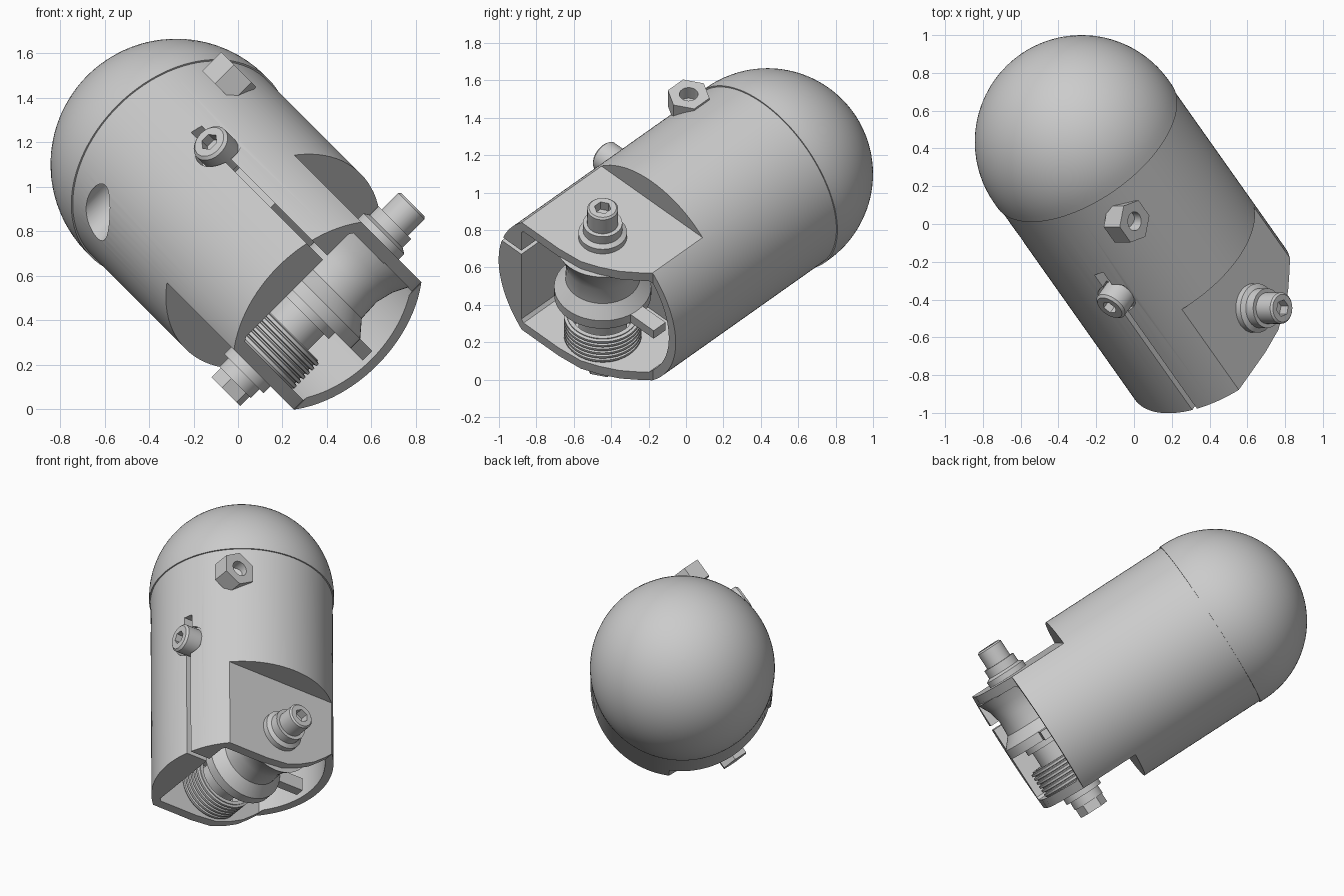
import bpy, bmesh, math
from mathutils import Matrix, Vector

cube = bpy.data.objects.get("Cube")
if cube:
    bpy.data.objects.remove(cube, do_unlink=True)

# One grey material
grey = bpy.data.materials.new("plain_grey")
grey.use_nodes = True
grey.diffuse_color = (0.6, 0.6, 0.6, 1)
grey.node_tree.nodes["Principled BSDF"].inputs["Base Color"].default_value = (0.6, 0.6, 0.6, 1)

# Tilted frame: bolt axis, rear axis and dome axis; origin at the dome centre
S = math.sqrt(0.5)
BOLT, REAR, DOME = Vector((S, 0, S)), Vector((0.5, S, -0.5)), Vector((-0.5, S, 0.5))
FRAME = Matrix.Translation((-0.278, 0.435, 1.10)) @ Matrix((BOLT, REAR, DOME)).transposed().to_4x4()
R = 0.557          # barrel radius
END = 1.475        # barrel length below the dome
PIVOT = (0, 0, 1.245)
ACROSS, FRONT, DOWN = Vector((1, 0, 0)), Vector((0, -1, 0)), Vector((0, 0, -1))


def local(p, q, h):
    """p across the flats, q toward the front, h down from the dome."""
    return Vector((p, -q, -h))


def finish(name, bm):
    bmesh.ops.recalc_face_normals(bm, faces=bm.faces)
    bm.transform(FRAME)
    mesh = bpy.data.meshes.new(name)
    bm.to_mesh(mesh)
    bm.free()
    mesh.materials.append(grey)
    ob = bpy.data.objects.new(name, mesh)
    bpy.context.collection.objects.link(ob)
    return ob


def lathe(name, pts, axis=ACROSS, at=PIVOT, n=48, ring=False):
    """Revolve (distance, radius) points about an axis."""
    bm = bmesh.new()
    turn = Vector((0, 0, 1)).rotation_difference(axis).to_matrix()
    rows = []
    for d, r in pts:
        rows.append([bm.verts.new(turn @ Vector((r * math.cos(2 * math.pi * i / n),
                     r * math.sin(2 * math.pi * i / n), d)) + local(*at)) for i in range(n)])
    pairs = list(zip(rows, rows[1:]))
    if ring:
        pairs.append((rows[-1], rows[0]))
    for a, b in pairs:
        for i in range(n):
            j = (i + 1) % n
            bm.faces.new((a[i], a[j], b[j], b[i]))
    if not ring:
        bm.faces.new(rows[0])
        bm.faces.new(rows[-1])
    return finish(name, bm)


def prism(name, outline, p0, p1):
    """Extrude a (q, h) outline across the flats."""
    bm = bmesh.new()
    face = bm.faces.new([bm.verts.new(local(p0, q, h)) for q, h in outline])
    out = bmesh.ops.extrude_face_region(bm, geom=[face])
    new = [v for v in out["geom"] if isinstance(v, bmesh.types.BMVert)]
    bmesh.ops.translate(bm, verts=new, vec=(p1 - p0, 0, 0))
    return finish(name, bm)


def block(name, p0, p1, q0, q1, h0, h1):
    return prism(name, [(q0, h0), (q1, h0), (q1, h1), (q0, h1)], p0, p1)


def combine(ob, cutter, operation="DIFFERENCE"):
    mod = ob.modifiers.new("cut", "BOOLEAN")
    mod.object, mod.operation, mod.solver = cutter, operation, "EXACT"
    bpy.context.view_layer.objects.active = ob
    bpy.ops.object.modifier_apply(modifier=mod.name)
    bpy.data.objects.remove(cutter, do_unlink=True)


# Barrel with flats, hollow end and rounded rear corner
TOP = (0, 0, 0)
barrel = lathe("barrel", [(0.03, R), (END, R)], DOWN, TOP, 96)
for side in (-1, 1):
    combine(barrel, block("flat_cutter", side * 0.405, side * 0.8, -0.8, 0.8, 0.872, 1.7))
tail = [(0.1, END), (-0.05, 1.46), (-0.15, 1.42), (-0.25, 1.365), (-0.33, 1.3), (-0.385, 1.25),
        (-0.8, 1.25), (-0.8, 1.7), (0.1, 1.7)]
combine(barrel, prism("tail_cutter", tail, -0.8, 0.8))
cavity = lathe("cavity_cutter", [(0.92, 0.505), (1.7, 0.505)], DOWN, TOP, 96)
combine(cavity, block("cavity_limit", -0.345, 0.345, -0.8, 0.385, 0.8, 1.8), "INTERSECT")
combine(barrel, cavity)

# Cross hole, clamp slot and screw recess
combine(barrel, lathe("hole_cutter", [(-0.7, 0.1), (-0.1, 0.1)], ACROSS, (0, 0.374, 0.25)))
combine(barrel, block("slot_cutter", 0.163, 0.191, 0.3, 0.7, 0.6, 1.6))
combine(barrel, block("slot_top_cutter", 0.15, 0.204, 0.42, 0.7, 0.46, 0.65))
SCREW = (0.177, 0, 0.645)
combine(barrel, lathe("recess_cutter", [(0.49, 0.1), (0.7, 0.1)], FRONT, SCREW))

# Dome cap with a fine overhanging rim
arc = [(0.565 * math.sin(t), 0.565 * math.cos(t)) for t in (math.pi / 2 * i / 24 for i in range(24))]
dome = lathe("dome", [(-0.035, 0.55), (-0.035, 0.565)] + arc + [(0.565, 0.002)], -DOWN, TOP, 96)

# Clamp screw and side nut
screw = lathe("clamp_screw", [(0.45, 0.05), (0.45, 0.088), (0.585, 0.088), (0.598, 0.075)], FRONT, SCREW)
combine(screw, lathe("screw_socket", [(0.55, 0.042), (0.7, 0.042)], FRONT, SCREW, 6))
NUT = (0, 0.37, 0.225)
nut = lathe("side_nut", [(0.38, 0.115), (0.5, 0.115)], ACROSS, NUT, 6)
combine(nut, lathe("nut_hole", [(0.42, 0.05), (0.6, 0.05)], ACROSS, NUT, 24))

# Pivot bolt: head side, shaft and nut side
head = lathe("pivot_head", [(0.4, 0.13), (0.44, 0.13), (0.455, 0.105), (0.51, 0.105), (0.51, 0.083),
                            (0.615, 0.083), (0.625, 0.073)])
combine(head, lathe("head_socket", [(0.57, 0.045), (0.7, 0.045)], n=6))
lathe("pivot_shaft", [(-0.42, 0.1), (0.42, 0.1)])
lathe("pivot_boss", [(-0.4, 0.125), (-0.45, 0.125), (-0.45, 0.1), (-0.505, 0.1)])
lathe("pivot_nut", [(-0.5, 0.095), (-0.565, 0.095)], n=6)

# Flared hub with its flange and lever
lathe("flared_hub", [(0.35, 0.25), (0.28, 0.215), (0.2, 0.195), (0.1, 0.2), (0.03, 0.26),
                     (-0.03, 0.26), (-0.03, 0.16), (-0.07, 0.16), (-0.07, 0.13), (-0.34, 0.13)])
block("lever", -0.03, 0.03, -0.43, -0.15, 1.2, 1.29)

# Ribbed collar
ribs = [(-0.345, 0.17), (-0.345, 0.2)]
for i in range(6):
    p = -0.335 + 0.028 * i
    ribs += [(p, 0.208), (p + 0.014, 0.208), (p + 0.018, 0.193), (p + 0.024, 0.193)]
lathe("ribbed_collar", ribs + [(ribs[-1][0], 0.17)], ring=True)

# Smooth shading with sharp edges kept
for ob in bpy.context.view_layer.objects:
    ob.select_set(ob.type == "MESH")
bpy.context.view_layer.objects.active = barrel
bpy.ops.object.shade_smooth_by_angle(angle=math.radians(30))
